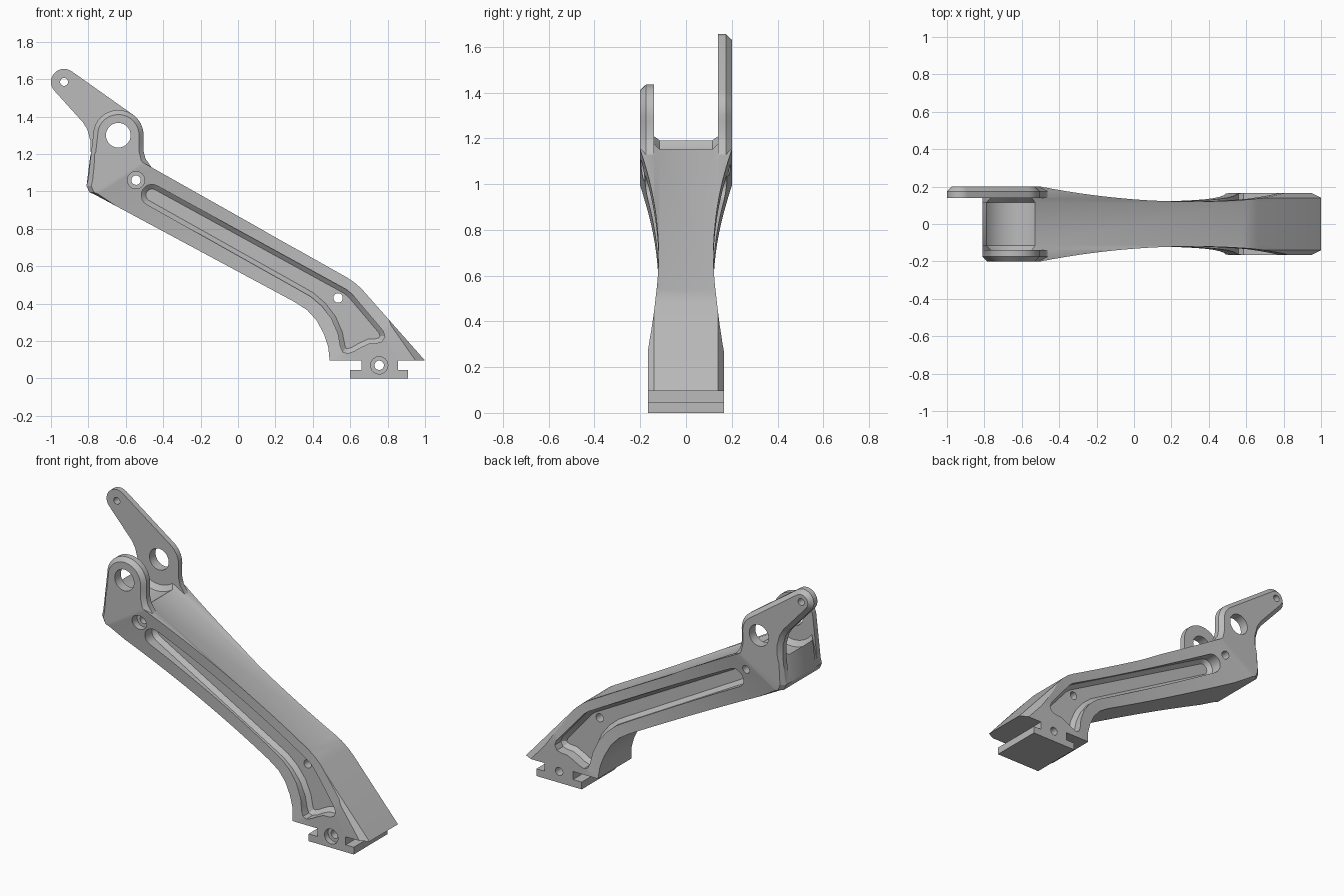
import bpy, bmesh, math
from mathutils import Vector

cube = bpy.data.objects.get("Cube")
if cube:
    bpy.data.objects.remove(cube, do_unlink=True)

grey = bpy.data.materials.new("plain grey")
grey.use_nodes = True
grey.diffuse_color = (0.5, 0.5, 0.5, 1)
grey.node_tree.nodes["Principled BSDF"].inputs["Base Color"].default_value = (0.5, 0.5, 0.5, 1)


def arc(cx, cz, r, a0, a1, n=16):
    steps = [math.radians(a0 + (a1 - a0) * i / n) for i in range(n + 1)]
    return [(cx + r * math.cos(a), cz + r * math.sin(a)) for a in steps]


def circle(cx, cz, r, n=40):
    return arc(cx, cz, r, 0, 360, n)[:-1]


def inset(pts, d):
    """Move a closed outline inwards by d."""
    n = len(pts)
    area = sum(pts[i - 1][0] * pts[i][1] - pts[i][0] * pts[i - 1][1] for i in range(n))
    side = 1 if area > 0 else -1
    out = []
    for i, p in enumerate(pts):
        p = Vector(p)
        a = (p - Vector(pts[i - 1])).normalized()
        b = (Vector(pts[(i + 1) % n]) - p).normalized()
        na, nb = Vector((-a.y, a.x)) * side, Vector((-b.y, b.x)) * side
        m = (na + nb) / max(0.5, 1 + na.dot(nb))
        out.append(tuple(p + m * d))
    return out


def loft(name, rings):
    """Closed solid through rings of 3D points."""
    bm = bmesh.new()
    loops = [[bm.verts.new(p) for p in ring] for ring in rings]
    n = len(loops[0])
    for lo, hi in zip(loops, loops[1:]):
        for i in range(n):
            j = (i + 1) % n
            bm.faces.new((lo[i], lo[j], hi[j], hi[i]))
    bm.faces.new(loops[0])
    bm.faces.new(loops[-1])
    bmesh.ops.recalc_face_normals(bm, faces=bm.faces)
    mesh = bpy.data.meshes.new(name)
    bm.to_mesh(mesh)
    bm.free()
    mesh.materials.append(grey)
    ob = bpy.data.objects.new(name, mesh)
    bpy.context.collection.objects.link(ob)
    return ob


def layers(name, *items):
    """Side outlines (x, z) stacked along y."""
    return loft(name, [[(x, y, z) for x, z in pts] for y, pts in items])


def combine(ob, tool, operation):
    mod = ob.modifiers.new(operation.lower(), "BOOLEAN")
    mod.operation, mod.object, mod.solver = operation, tool, "EXACT"
    bpy.context.view_layer.objects.active = ob
    bpy.ops.object.modifier_apply(modifier=mod.name)
    bpy.data.objects.remove(tool, do_unlink=True)


PIVOT = (-0.64, 1.3)


# Arm side outline: head, saddle, sloped beam and clamp foot
def arm_outline(left, right, saddle):
    head = [(-0.77 + left, 0.985), (-0.795 + left, 0.995), (-0.81 + left, 1.03)]
    top = [(0.58, 0.541), (0.62, 0.515), (0.66, 0.48), (1 - right, 0.095)]
    foot = [(0.855, 0.095), (0.855, 0.045), (0.91, 0.045), (0.91, 0),
            (0.6, 0), (0.6, 0.045), (0.66, 0.045), (0.66, 0.095)]
    heel = [(0.49, 0.095), (0.482, 0.17), (0.458, 0.24), (0.42, 0.31),
            (0.37, 0.365), (0.3, 0.41)]
    return head + arc(*PIVOT, saddle, 216, 307) + top + foot + heel


half = [(0.115, 0, 0, 0.185), (0.14, 0, 0, 0.155),
        (0.175, 0, 0.07, 0.155), (0.21, 0.035, 0.135, 0.155)]
sides = [(-y, *v) for y, *v in reversed(half)] + half
arm = layers("bracket_arm", *[(y, arm_outline(*v)) for y, *v in sides])

# Fork wings with chamfered outer edges
neck = [(-0.506, 1.27), (-0.506, 1.22), (-0.495, 1.175), (-0.46, 1.125),
        (-0.5, 1.05), (-0.74, 1.03), (-0.803, 1.05)]
front = arc(*PIVOT, 0.135, 165, 0) + neck
lug = arc(-0.93, 1.585, 0.07, 220, 55) + arc(*PIVOT, 0.135, 55, 0, 8) + neck + [
    (-0.787, 1.2), (-0.789, 1.27), (-0.805, 1.33), (-0.83, 1.37)]
for name, pts, s in (("front_wing", front, -1), ("back_wing", lug, 1)):
    wing = layers(name, (s * 0.14, pts), (s * 0.175, pts), (s * 0.202, inset(pts, 0.026)))
    combine(arm, wing, "UNION")

# Waisted sides, swept along a slanted direction
STEPS = 32
waist = [(2.6, 0.2)]
for i in range(STEPS + 1):
    u = 1.448 - 1.66 * i / STEPS
    waist.append((u, 0.12 + 0.089 * (u - 0.5) ** 2))
waist.append((-1.2, waist[-1][1]))
waist += [(u, -y) for u, y in reversed(waist)]
envelope = loft("waist_envelope", [[(s, y, u + 0.6 * s) for u, y in waist] for s in (-1.5, 1.5)])
combine(arm, envelope, "INTERSECT")

# Side pockets
pocket = arc(-0.46, 0.98, 0.057, 240, 62, 10) + [
    (0.58, 0.475), (0.61, 0.45), (0.775, 0.255), (0.785, 0.225), (0.77, 0.197),
    (0.74, 0.188), (0.7, 0.186), (0.655, 0.165), (0.62, 0.145), (0.585, 0.133),
    (0.56, 0.142), (0.548, 0.17), (0.535, 0.24), (0.5, 0.32), (0.45, 0.385),
    (0.39, 0.437), (0.32, 0.477)]
for s in (-1, 1):
    tool = layers("pocket_cutter", (s * 0.082, inset(pocket, 0.024)),
                  (s * 0.105, pocket), (s * 0.3, pocket))
    combine(arm, tool, "DIFFERENCE")

# Pivot, bolt and lug holes: centre, radius, start and end depth
bolts = [(-0.545, 1.06), (0.535, 0.43), (0.755, 0.07)]
holes = [(PIVOT, 0.066, -0.4, 0.4), ((-0.93, 1.585), 0.021, -0.4, 0.4)]
holes += [(c, 0.025, -0.4, 0.4) for c in bolts]
holes += [(bolts[0], 0.046, -0.4, -0.145), (bolts[2], 0.046, -0.4, -0.13)]
for (x, z), r, y0, y1 in holes:
    pts = circle(x, z, r)
    combine(arm, layers("hole_cutter", (y0, pts), (y1, pts)), "DIFFERENCE")

bpy.ops.object.select_all(action="DESELECT")
arm.select_set(True)
bpy.context.view_layer.objects.active = arm
bpy.ops.object.shade_smooth_by_angle(angle=math.radians(25))
